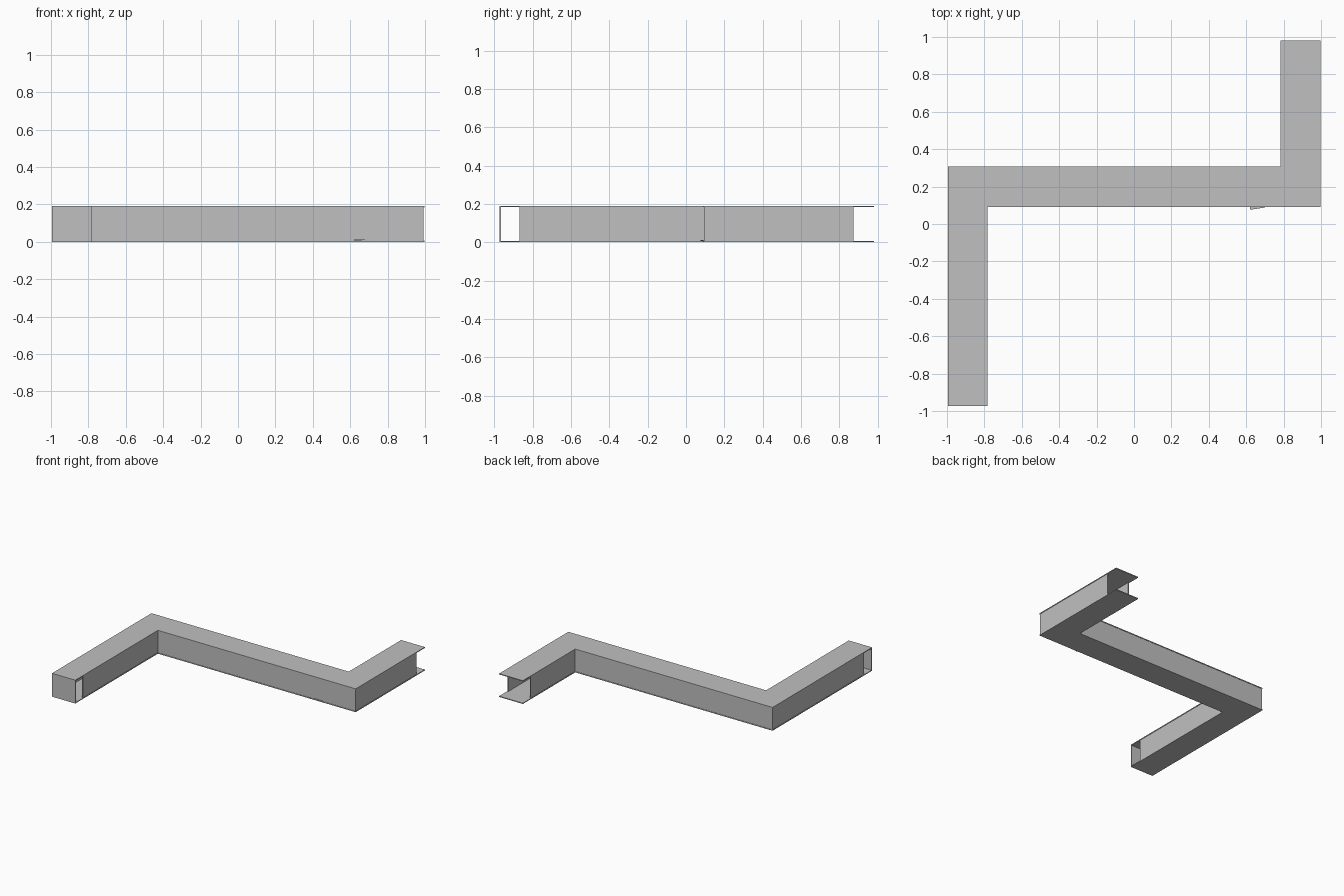
import bpy, bmesh

if "Cube" in bpy.data.objects:
    bpy.data.objects.remove(bpy.data.objects["Cube"])

T = 0.007          # sheet thickness
H = 0.19           # total height
XL, XLI, XRI, XR = -0.994, -0.784, 0.782, 0.996   # outer / inner edges of both legs
YF, YB = -0.972, 0.98                             # front and back ends
YM0, YM1 = 0.09, 0.307                            # middle run
OPEN_F, OPEN_B = -0.87, 0.875                     # where side walls stop
INSET = 0.003                                     # walls sit just inside the plates

grey = bpy.data.materials.new("sheet grey")
grey.diffuse_color = (0.53, 0.53, 0.53, 1)
grey.use_nodes = True
grey.node_tree.nodes["Principled BSDF"].inputs["Base Color"].default_value = grey.diffuse_color


def prism(name, outline, z0, z1):
    """Extrude a plan outline between two heights."""
    bm = bmesh.new()
    low = [bm.verts.new((x, y, z0)) for x, y in outline]
    high = [bm.verts.new((x, y, z1)) for x, y in outline]
    bm.faces.new(low[::-1])
    bm.faces.new(high)
    n = len(low)
    for i in range(n):
        j = (i + 1) % n
        bm.faces.new((low[i], low[j], high[j], high[i]))
    bmesh.ops.recalc_face_normals(bm, faces=bm.faces)
    mesh = bpy.data.meshes.new(name)
    bm.to_mesh(mesh)
    bm.free()
    mesh.materials.append(grey)
    ob = bpy.data.objects.new(name, mesh)
    bpy.context.collection.objects.link(ob)
    return ob


def wall(name, x0, x1, y0, y1):
    prism(name, [(x0, y0), (x1, y0), (x1, y1), (x0, y1)], T, H - T)


# Floor and ceiling: the same Z-shaped sheet
plan = [(XL, YF), (XLI, YF), (XLI, YM0), (XR, YM0),
        (XR, YB), (XRI, YB), (XRI, YM1), (XL, YM1)]
prism("floor_sheet", plan, 0, T)
prism("ceiling_sheet", plan, H - T, H)

# Walls of the front leg
a, b = XL + INSET, XLI - INSET
wall("front_leg_outer_wall", a, a + T, OPEN_F, YM1 - INSET)
wall("front_leg_inner_wall", b - T, b, OPEN_F, YM0 + INSET + T)

# Walls of the middle run
wall("middle_front_wall", b, XR - INSET, YM0 + INSET, YM0 + INSET + T)
wall("middle_back_wall", a + T, XRI + INSET, YM1 - INSET - T, YM1 - INSET)

# Walls of the back leg
c, d = XRI + INSET, XR - INSET
wall("back_leg_inner_wall", c, c + T, YM1 - INSET - T, OPEN_B)
wall("back_leg_outer_wall", d - T, d, YM0 + INSET + T, OPEN_B)

# Closing plate at the front end
wall("front_end_plate", XL, XLI, YF, YF + T)

# Small loose flap under the middle run's front edge
prism("loose_flap", [(0.62, 0.076), (0.70, 0.088), (0.70, 0.093), (0.62, 0.093)], T, T + 0.004)
